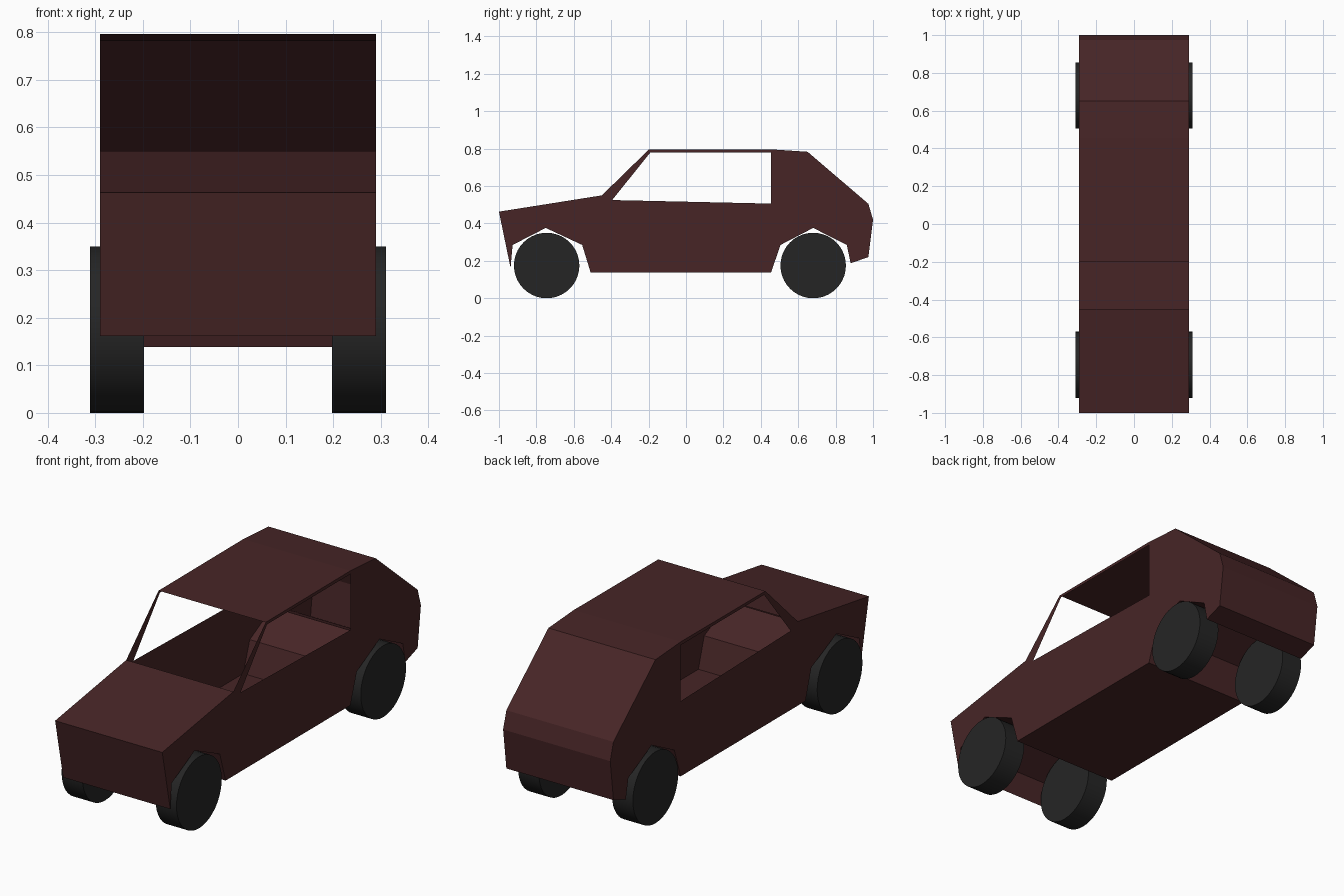
import bpy, bmesh, math

if "Cube" in bpy.data.objects:
    bpy.data.objects.remove(bpy.data.objects["Cube"])

HALF_W = 0.29


def material(name, rgb):
    m = bpy.data.materials.new(name)
    m.diffuse_color = (*rgb, 1)
    m.use_nodes = True
    m.node_tree.nodes["Principled BSDF"].inputs["Base Color"].default_value = m.diffuse_color
    return m


maroon = material("dark_maroon", (0.063, 0.0185, 0.0195))
rubber = material("black_rubber", (0.0185, 0.0185, 0.0185))

# Side outline (y, z): windscreen base, roof, tail, underside with arches, nose
upper = [(-0.45, 0.55), (-0.20, 0.794), (0.455, 0.796)]
lower = [(0.65, 0.783), (0.975, 0.505), (1.0, 0.42), (0.975, 0.22), (0.88, 0.187),
         (0.86, 0.285), (0.68, 0.376), (0.505, 0.285), (0.455, 0.138), (-0.51, 0.138),
         (-0.555, 0.285), (-0.75, 0.376), (-0.927, 0.285), (-0.938, 0.162), (-1.0, 0.463)]
window = [(-0.395, 0.525), (-0.19, 0.78), (0.455, 0.78), (0.455, 0.506)]

# Hollow body shell: two pierced sides joined by strips, windscreen left open
bm = bmesh.new()
outline = upper + lower
sides = []
for x in (-HALF_W, HALF_W):
    o = [bm.verts.new((x, y, z)) for y, z in outline]
    w = [bm.verts.new((x, y, z)) for y, z in window]
    frame = bm.faces.new(o[:3] + [w[2], w[1], w[0]])
    panel = bm.faces.new(o[2:] + [o[0], w[0], w[3], w[2]])
    sides.append((o, [frame, panel]))
a, b = sides[0][0], sides[1][0]
n = len(outline)
for i in range(1, n):
    j = (i + 1) % n
    bm.faces.new((a[i], a[j], b[j], b[i]))
bmesh.ops.recalc_face_normals(bm, faces=bm.faces[:])
bmesh.ops.triangulate(bm, faces=sides[0][1] + sides[1][1])
mesh = bpy.data.meshes.new("car_body")
bm.to_mesh(mesh)
bm.free()
mesh.materials.append(maroon)
body = bpy.data.objects.new("car_body", mesh)
bpy.context.collection.objects.link(body)

# Four plain wheels
for end, y in (("front", -0.745), ("rear", 0.68)):
    for side, sx in (("left", 1), ("right", -1)):
        bpy.ops.mesh.primitive_cylinder_add(vertices=40, radius=0.175, depth=0.113,
                                            location=(sx * 0.2545, y, 0.175),
                                            rotation=(0, math.pi / 2, 0))
        wheel = bpy.context.object
        wheel.name = f"{end}_{side}_wheel"
        wheel.data.materials.append(rubber)
        bpy.ops.object.shade_smooth_by_angle(angle=math.radians(30))
